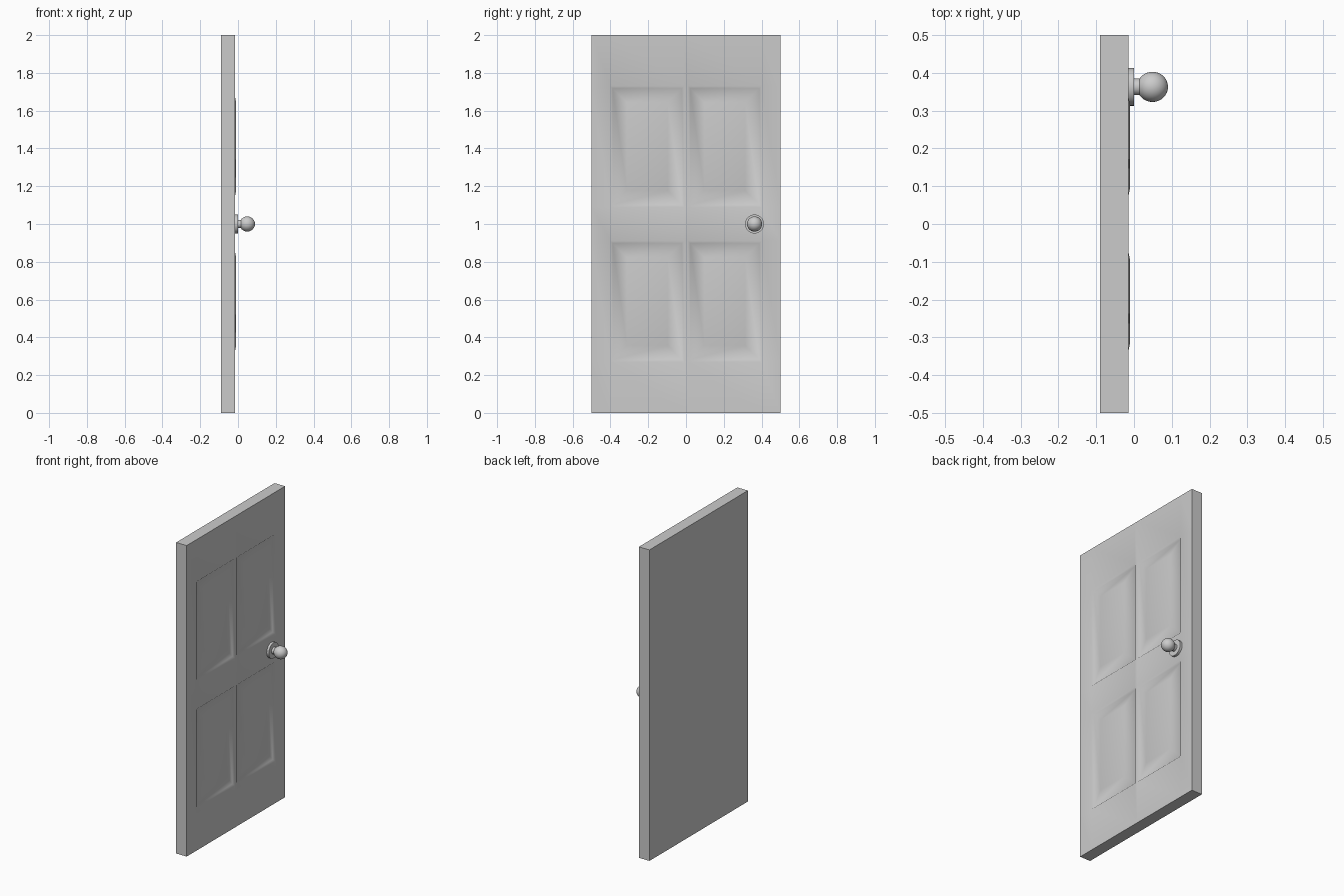
import bpy, bmesh, math
from mathutils import Vector

if "Cube" in bpy.data.objects:
    bpy.data.objects.remove(bpy.data.objects["Cube"])

BACK, FRONT = -0.09, -0.015


def smooth(obj, angle):
    bpy.ops.object.select_all(action='DESELECT')
    obj.select_set(True)
    bpy.context.view_layer.objects.active = obj
    bpy.ops.object.shade_smooth_by_angle(angle=math.radians(angle))


# Door slab, cut along the panel borders of the knob side
bm = bmesh.new()
bmesh.ops.create_cube(bm, size=1)
for v in bm.verts:
    v.co = Vector((FRONT if v.co.x > 0 else BACK, v.co.y, (v.co.z + 0.5) * 2))


def cut(axis, value):
    point = Vector((0, 0, 0))
    point[axis] = value
    normal = Vector((0, 0, 0))
    normal[axis] = 1
    bmesh.ops.bisect_plane(bm, geom=bm.verts[:] + bm.edges[:] + bm.faces[:],
                           plane_co=point, plane_no=normal)


for y in (-0.40, -0.01, 0.01, 0.40):
    cut(1, y)
for z in (0.27, 0.91, 1.09, 1.73):
    cut(2, z)

# Four panels: sunken moulding, then a raised field with sloping edges
bm.normal_update()
panels = []
for f in bm.faces:
    c = f.calc_center_median()
    if f.normal.x > 0.9 and 0.01 < abs(c.y) < 0.40 and (
            0.27 < c.z < 0.91 or 1.09 < c.z < 1.73):
        panels.append(f)
for thickness, depth in ((0.012, -0.01), (0.075, 0.015)):
    bmesh.ops.inset_individual(bm, faces=panels, thickness=thickness,
                               depth=0, use_even_offset=True)
    for f in panels:
        for v in f.verts:
            v.co.x += depth
bm.normal_update()
mesh = bpy.data.meshes.new("door")
bm.to_mesh(mesh)
bm.free()
door = bpy.data.objects.new("door", mesh)
bpy.context.collection.objects.link(door)
smooth(door, 60)


# Knob parts share one axis, pointing along +x
KNOB_Y, KNOB_Z = 0.363, 1.0


def disc(name, radius, x0, x1):
    bpy.ops.mesh.primitive_cylinder_add(
        vertices=32, radius=radius, depth=x1 - x0,
        location=((x0 + x1) / 2, KNOB_Y, KNOB_Z), rotation=(0, math.pi / 2, 0))
    obj = bpy.context.object
    obj.name = name
    smooth(obj, 40)


disc("knob_rosette", 0.05, FRONT - 0.005, 0.0)
disc("knob_neck", 0.022, -0.005, 0.025)
bpy.ops.mesh.primitive_uv_sphere_add(segments=32, ring_count=16, radius=0.04,
                                     location=(0.049, KNOB_Y, KNOB_Z),
                                     rotation=(0, math.pi / 2, 0))
knob = bpy.context.object
knob.name = "knob_ball"
knob.scale = (1, 1, 1.025)
smooth(knob, 60)
